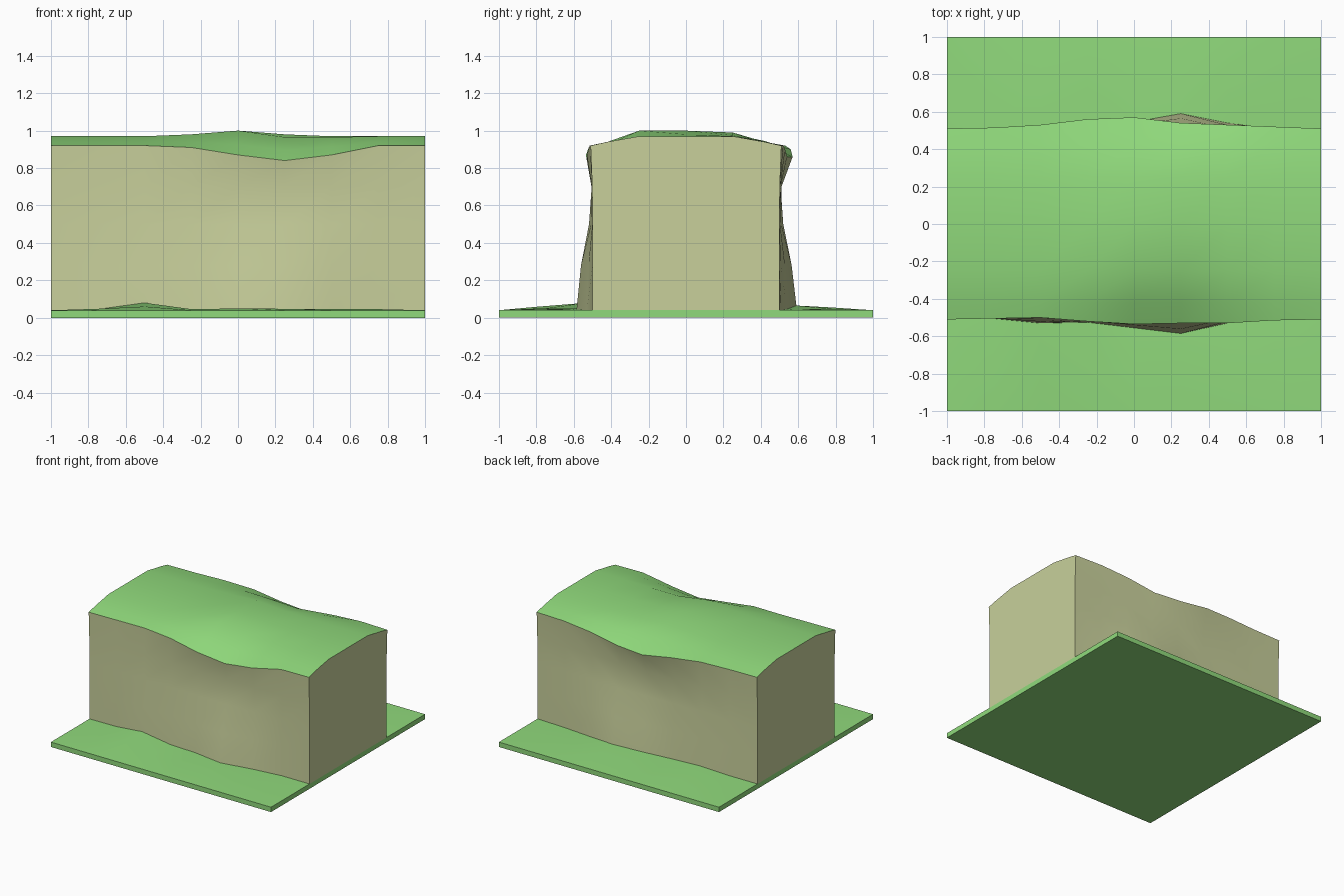
import bpy, bmesh
from mathutils import Vector

if "Cube" in bpy.data.objects:
    bpy.data.objects.remove(bpy.data.objects["Cube"])


def material(name, color):
    m = bpy.data.materials.new(name)
    m.diffuse_color = (*color, 1)
    m.use_nodes = True
    m.node_tree.nodes["Principled BSDF"].inputs["Base Color"].default_value = m.diffuse_color
    return m


GRASS = material("grass", (0.28, 0.70, 0.20))
ROCK = material("rock", (0.58, 0.63, 0.33))
XS = [-1 + 0.25 * i for i in range(9)]


def make_object(name, bm, mat, smooth):
    for f in bm.faces:
        f.smooth = smooth
    me = bpy.data.meshes.new(name)
    bm.to_mesh(me)
    bm.free()
    me.materials.append(mat)
    ob = bpy.data.objects.new(name, me)
    bpy.context.collection.objects.link(ob)
    return ob


def loft(name, rows, mat, outward):
    """Surface through rows of points, facing the outward direction."""
    bm = bmesh.new()
    g = [[bm.verts.new(p) for p in r] for r in rows]
    for a, b in zip(g, g[1:]):
        for i in range(len(a) - 1):
            bm.faces.new((a[i], a[i + 1], b[i + 1], b[i]))
    bm.normal_update()
    total = sum((f.normal for f in bm.faces), Vector())
    if total.dot(Vector(outward)) < 0:
        bmesh.ops.reverse_faces(bm, faces=bm.faces[:])
    return make_object(name, bm, mat, True)


def row(ys, zs):
    return [(x, y, z) for x, y, z in zip(XS, ys, zs)]


# Cliff outlines along x: foot and rim, distance from centre and height
SIDES = {
    "front": dict(
        s=-1,
        foot_y=[.5, .505, .53, .525, .555, .585, .53, .5, .5],
        foot_z=[.04, .045, .08, .04, .05, .045, .04, .04, .04],
        rim_y=[.51, .505, .50, .52, .535, .53, .53, .515, .51],
        rim_z=[.92, .92, .92, .91, .87, .84, .87, .92, .92]),
    "back": dict(
        s=1,
        foot_y=[.5, .51, .52, .52, .545, .59, .54, .51, .5],
        foot_z=[.04, .045, .06, .05, .05, .065, .045, .04, .04],
        rim_y=[.51, .515, .53, .56, .57, .54, .53, .52, .51],
        rim_z=[.92, .92, .92, .90, .86, .86, .90, .92, .92]),
}
RIM, WALL_END = {}, {}

for side, d in SIDES.items():
    s = d["s"]
    foot = row([s * y for y in d["foot_y"]], d["foot_z"])
    RIM[side] = rim = row([s * y for y in d["rim_y"]], d["rim_z"])

    # Rock wall, bulging at the foot and under the rim
    rows = [foot]
    for z, low, high in ((.28, .72, 0), (.5, .2, .05), (.7, 0, .15)):
        rows.append(row([s * (.5 + (f - .5) * low + (r - .5) * high)
                         for f, r in zip(d["foot_y"], d["rim_y"])], [z] * 9))
    rows.append(rim)
    loft(side + "_cliff_wall", rows, ROCK, (0, s, 0))
    WALL_END[side] = [r[0][1:] for r in rows]

    # Grass strip from the cliff foot to the tile edge
    mid = row([s * .78] * 9, [.04 + (z - .04) * .35 + (.006 if 0 < i < 8 else 0)
                              for i, z in enumerate(d["foot_z"])])
    edge = row([s] * 9, [.04] * 9)
    loft(side + "_ground", [foot, mid, edge], GRASS, (0, 0, 1))

# Rounded grass cap of the ridge
cap = [RIM["front"],
       row([-.42] * 9, [.94, .94, .94, .94, .925, .895, .915, .94, .94]),
       row([-.25] * 9, [.97, .97, .97, .98, 1.0, .965, .965, .97, .97]),
       row([0] * 9, [.97, .97, .97, .98, 1.0, .98, .97, .97, .97]),
       row([.25] * 9, [.97, .97, .97, .98, .99, .975, .97, .97, .97]),
       row([.42] * 9, [.94, .94, .94, .945, .94, .93, .94, .94, .94]),
       RIM["back"]]
loft("ridge_top", cap, GRASS, (0, 0, 1))

# Flat end walls closing the ridge
outline = WALL_END["front"] + [r[0][1:] for r in cap[1:-1]] + WALL_END["back"][::-1]
for name, x in (("left_end_wall", -1), ("right_end_wall", 1)):
    bm = bmesh.new()
    f = bm.faces.new([bm.verts.new((x, y, z)) for y, z in outline])
    f.normal_update()
    if f.normal.x * x < 0:
        f.normal_flip()
    make_object(name, bm, ROCK, False)

# Base plate sides and underside
bm = bmesh.new()
bmesh.ops.create_cube(bm, size=1)
for v in bm.verts:
    v.co = (v.co.x * 2, v.co.y * 2, (v.co.z + .5) * .04)
bm.normal_update()
bmesh.ops.delete(bm, geom=[f for f in bm.faces if f.normal.z > .5], context='FACES_ONLY')
make_object("base_plate", bm, GRASS, False)
